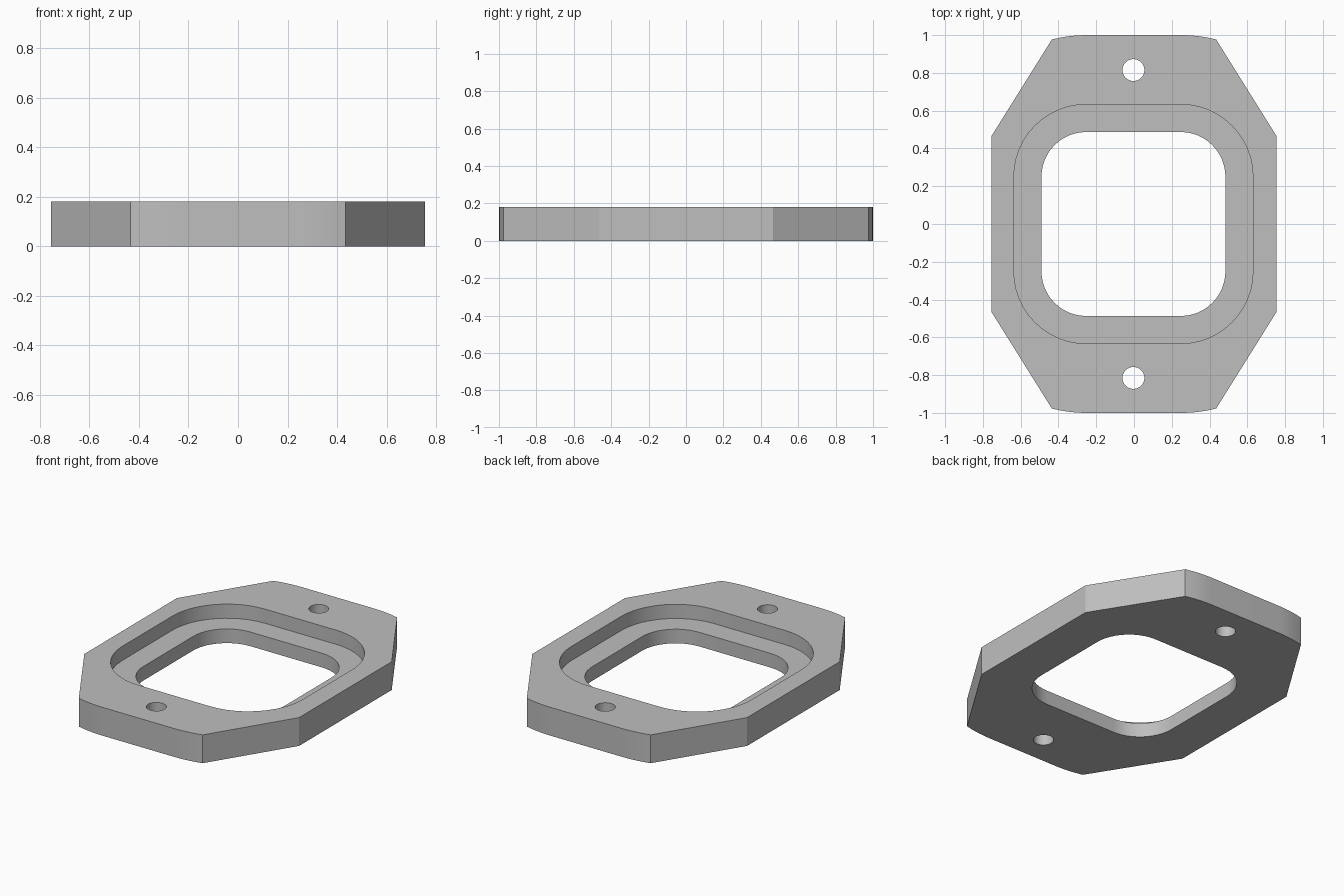
import bpy
import bmesh
from math import cos, sin, pi, radians, sqrt

THICK = 0.18      # plate thickness
FLOOR = 0.09      # height of the recess floor
CORNER = 0.25     # all rounded corners share these centres
SHIFT = -0.003    # opening and holes sit slightly off centre

cube = bpy.data.objects.get("Cube")
if cube:
    bpy.data.objects.remove(cube, do_unlink=True)

grey = bpy.data.materials.new("grey metal")
grey.use_nodes = True
colour = (0.52, 0.52, 0.52, 1)
grey.diffuse_color = colour
grey.node_tree.nodes["Principled BSDF"].inputs["Base Color"].default_value = colour


def prism(name, outline, z0, z1):
    """Extrude a counter-clockwise outline from z0 to z1."""
    bm = bmesh.new()
    low = [bm.verts.new((x, y, z0)) for x, y in outline]
    high = [bm.verts.new((x, y, z1)) for x, y in outline]
    bm.faces.new(low[::-1])
    bm.faces.new(high)
    n = len(low)
    for i in range(n):
        j = (i + 1) % n
        bm.faces.new((low[i], low[j], high[j], high[i]))
    mesh = bpy.data.meshes.new(name)
    bm.to_mesh(mesh)
    bm.free()
    mesh.materials.append(grey)
    obj = bpy.data.objects.new(name, mesh)
    bpy.context.collection.objects.link(obj)
    return obj


def circle(cx, cy, r, n=32):
    return [(cx + r * cos(2 * pi * i / n), cy + r * sin(2 * pi * i / n)) for i in range(n)]


def rounded_square(r, steps=12):
    pts = []
    for k, (sx, sy) in enumerate(((1, 1), (-1, 1), (-1, -1), (1, -1))):
        for i in range(steps + 1):
            a = (k + i / steps) * pi / 2
            pts.append((SHIFT + sx * CORNER + r * cos(a), sy * CORNER + r * sin(a)))
    return pts


def end_arc(x0, x1, steps=5):
    """Shallow curve between the end edge and a slanted side."""
    pts = []
    for i in range(steps + 1):
        x = x0 + (x1 - x0) * i / steps
        pts.append((x, CORNER + sqrt(0.75 ** 2 - (x - CORNER) ** 2)))
    return pts


# Outer plate outline: straight sides, slanted corners, softly curved ends
back = [(0.755, 0.465)] + end_arc(0.435, CORNER)
back += [(-x, y) for x, y in reversed(back)]
front = [(-x, -y) for x, y in back]
flange = prism("flange_plate", back + front, 0, THICK)

# Recess, central opening and the two bolt holes
cutters = [
    prism("recess_cutter", rounded_square(0.383), FLOOR, THICK + 0.1),
    prism("opening_cutter", rounded_square(0.237), -0.1, THICK + 0.2),
]
for name, y in (("back", 0.815), ("front", -0.815)):
    cutters.append(prism(name + "_bolt_hole_cutter", circle(SHIFT, y, 0.058), -0.1, THICK + 0.1))

bpy.ops.object.select_all(action="DESELECT")
bpy.context.view_layer.objects.active = flange
flange.select_set(True)
for cutter in cutters:
    cutter.hide_render = True
    mod = flange.modifiers.new(cutter.name, "BOOLEAN")
    mod.operation = "DIFFERENCE"
    mod.solver = "EXACT"
    mod.object = cutter
    bpy.ops.object.modifier_apply(modifier=mod.name)
    bpy.data.objects.remove(cutter, do_unlink=True)

bpy.ops.object.shade_smooth_by_angle(angle=radians(20))
